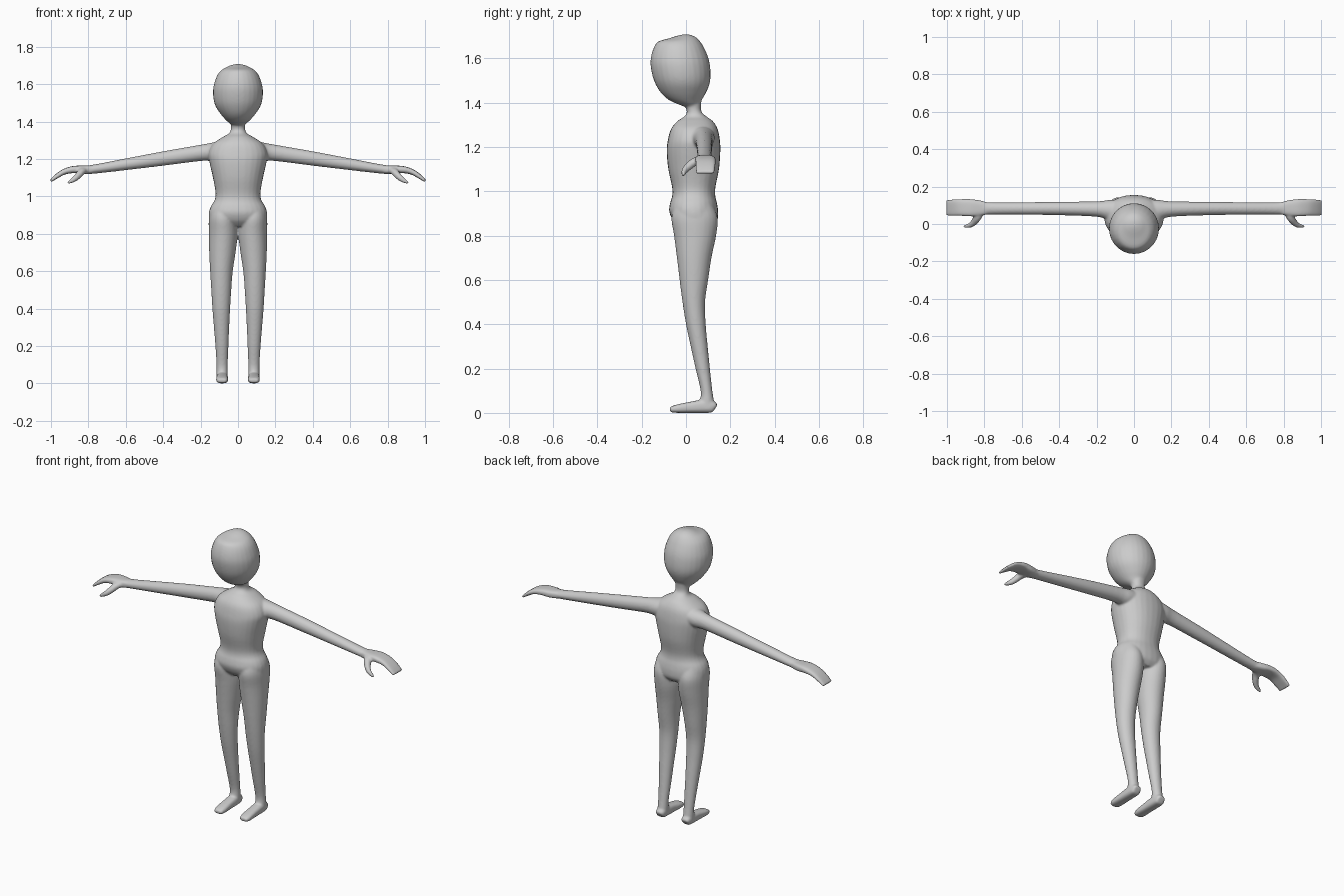
import bpy, bmesh
from math import cos, sin, tau, copysign
from mathutils import Vector

SIDES = 28
bm = bmesh.new()


def smooth_path(rings, steps=4):
    """Catmull-Rom interpolation of section tuples."""
    pts = [Vector(r) for r in rings]
    out = []
    for i in range(len(pts) - 1):
        p1, p2 = pts[i], pts[i + 1]
        m1 = (p2 - pts[max(i - 1, 0)]) * 0.5
        m2 = (pts[min(i + 2, len(pts) - 1)] - p1) * 0.5
        for k in range(steps):
            t = k / steps
            out.append(p1 * (2*t**3 - 3*t**2 + 1) + m1 * (t**3 - 2*t**2 + t)
                       + p2 * (3*t**2 - 2*t**3) + m2 * (t**3 - t**2))
    return out + [pts[-1]]


def loft(rings, axis=None, power=2.0, side=1):
    """Closed tube through sections (x, y, z, half_width, half_height)."""
    secs = smooth_path(rings)
    loops = []
    for i, s in enumerate(secs):
        c = Vector(s[:3])
        if axis == 'Z':
            u, v = Vector((1, 0, 0)), Vector((0, 1, 0))
        else:
            a, b = secs[max(i - 1, 0)], secs[min(i + 1, len(secs) - 1)]
            t = (Vector(b[:3]) - Vector(a[:3])).normalized()
            u = t.cross(Vector((0, 0, 1))).normalized()
            v = u.cross(t)
        loop = []
        for k in range(SIDES):
            ca, sa = cos(tau * k / SIDES), sin(tau * k / SIDES)
            p = c + u * s[3] * copysign(abs(ca)**(2/power), ca) \
                  + v * s[4] * copysign(abs(sa)**(2/power), sa)
            loop.append(bm.verts.new((p.x * side, p.y, p.z)))
        loops.append(loop)
    for lo, hi in zip(loops, loops[1:]):
        for k in range(SIDES):
            n = (k + 1) % SIDES
            bm.faces.new((lo[k], lo[n], hi[n], hi[k]))
    bm.faces.new(loops[0])
    bm.faces.new(loops[-1])


def upright(rows, x=None, power=2.0, side=1):
    """Vertical loft from rows (z, x_min or half_width, x_max, y_front, y_back)."""
    loft([((a + b) / 2, (f + k) / 2, z, (b - a) / 2, (k - f) / 2)
          for z, a, b, f, k in rows], 'Z', power, side)


def centred(rows, power=2.0):
    upright([(z, -w, w, f, k) for z, w, f, k in rows], power=power)


# Head: egg leaning forward with a flattened crown
centred([(1.375, .025, .01, .055), (1.39, .045, -.03, .062), (1.41, .067, -.075, .07),
         (1.44, .093, -.11, .088), (1.48, .119, -.136, .105), (1.52, .131, -.151, .111),
         (1.57, .133, -.16, .108), (1.61, .125, -.157, .098), (1.65, .109, -.144, .08),
         (1.675, .088, -.125, .064), (1.69, .062, -.075, .05), (1.701, .038, -.04, .032),
         (1.707, .012, -.015, .012)])

# Neck, torso and hips
centred([(1.42, .045, -.01, .072), (1.38, .038, -.002, .067), (1.355, .039, .004, .072),
         (1.335, .05, -.01, .095), (1.315, .085, -.04, .122), (1.28, .135, -.068, .143),
         (1.23, .158, -.082, .153), (1.18, .152, -.087, .155), (1.10, .134, -.08, .149),
         (1.02, .12, -.063, .133), (.98, .125, -.062, .132), (.945, .146, -.072, .14),
         (.91, .156, -.076, .145), (.87, .153, -.06, .142), (.84, .12, -.03, .12)], 2.2)

for s in (1, -1):
    # Leg
    upright([(.94, .02, .145, -.05, .12), (.88, .008, .156, -.066, .143),
             (.80, .002, .156, -.054, .136), (.70, .013, .154, -.041, .115),
             (.60, .028, .149, -.029, .1), (.50, .036, .143, -.016, .086),
             (.40, .042, .137, 0, .089), (.30, .047, .129, .021, .098),
             (.20, .051, .121, .043, .108), (.10, .055, .115, .066, .119),
             (.05, .055, .115, .062, .127), (.02, .056, .114, .06, .128)], side=s)
    # Foot
    loft([(.085, .133, .022, .02, .014), (.085, .12, .027, .028, .026),
          (.085, .07, .029, .031, .029), (.085, .02, .025, .031, .025),
          (.085, -.03, .02, .032, .02), (.085, -.06, .016, .029, .015),
          (.085, -.073, .014, .022, .009)], power=2.8, side=s)
    # Arm
    loft([(.05, .065, 1.25, .065, .05), (.13, .075, 1.238, .055, .05),
          (.20, .08, 1.232, .041, .043), (.40, .083, 1.202, .036, .038),
          (.60, .083, 1.171, .033, .031), (.75, .083, 1.148, .032, .025),
          (.82, .083, 1.14, .034, .023)], side=s)
    # Mitten hand, drooping to a thin edge
    loft([(.78, .083, 1.143, .031, .021), (.83, .085, 1.142, .042, .022),
          (.88, .087, 1.143, .046, .019), (.93, .088, 1.131, .045, .015),
          (.97, .087, 1.107, .045, .012), (1.002, .086, 1.082, .043, .007)],
         power=3.2, side=s)
    # Thumb
    loft([(.815, .08, 1.14, .022, .018), (.835, .04, 1.133, .022, .019),
          (.853, .012, 1.112, .018, .018), (.874, -.006, 1.093, .014, .015),
          (.90, -.012, 1.077, .009, .01), (.912, -.012, 1.07, .005, .006)], side=s)

bmesh.ops.recalc_face_normals(bm, faces=bm.faces)
mesh = bpy.data.meshes.new("figure_body")
bm.to_mesh(mesh)
bm.free()
body = bpy.data.objects.new("figure_body", mesh)
bpy.context.collection.objects.link(body)

# Fuse the parts into one skin and soften the joins
fuse = body.modifiers.new("fuse", 'REMESH')
fuse.mode = 'VOXEL'
fuse.voxel_size = 0.006
fuse.use_smooth_shade = True
soften = body.modifiers.new("soften", 'SMOOTH')
soften.factor = 0.5
soften.iterations = 6
